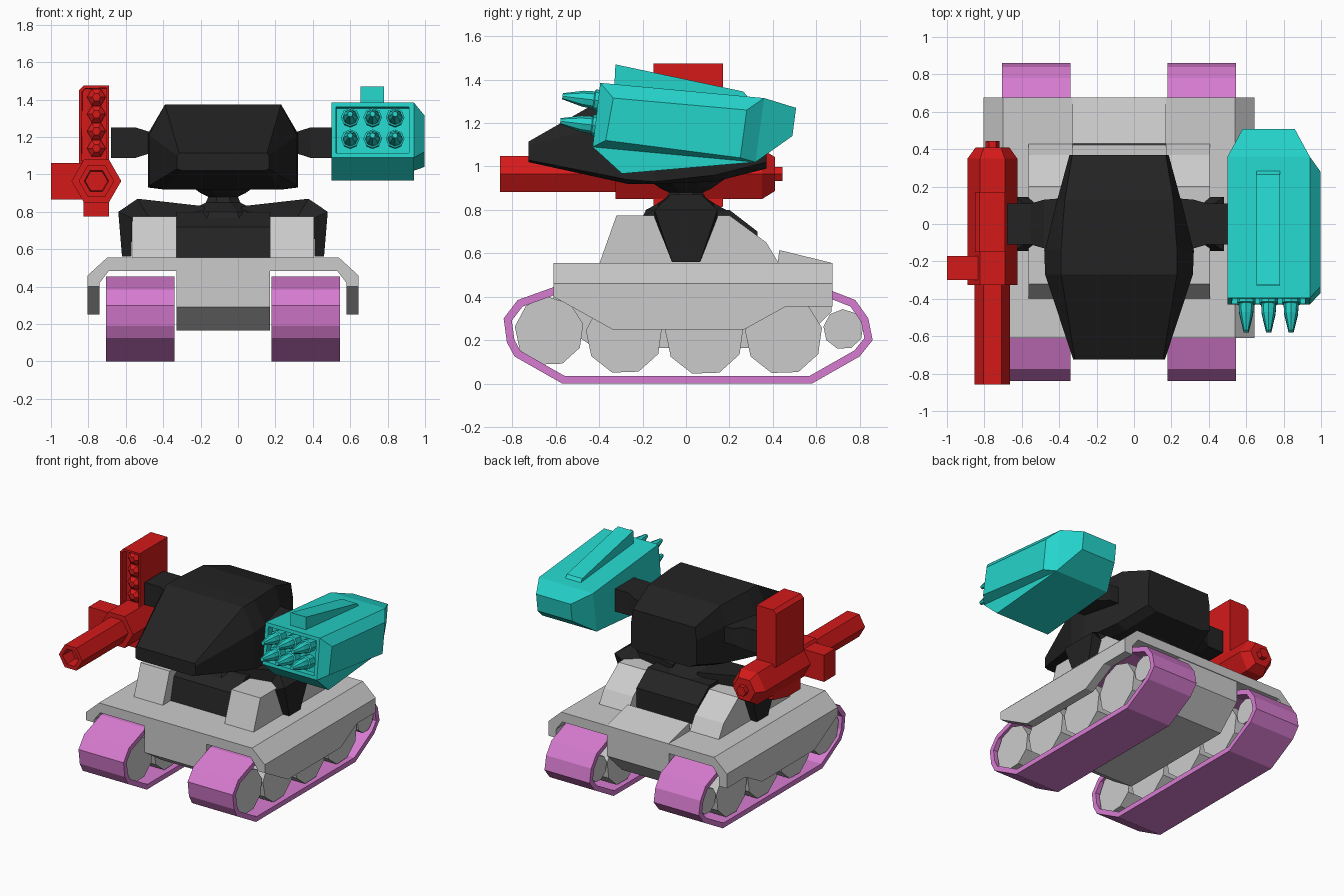
import bpy, bmesh
from math import sin, cos, pi
from mathutils import Vector

if "Cube" in bpy.data.objects:
    bpy.data.objects.remove(bpy.data.objects["Cube"])

CX = -0.08  # symmetry plane of the vehicle body


def material(name, rgb):
    m = bpy.data.materials.new(name)
    m.diffuse_color = (*rgb, 1)
    m.use_nodes = True
    m.node_tree.nodes["Principled BSDF"].inputs["Base Color"].default_value = m.diffuse_color
    return m


BLACK = material("black", (0.017, 0.017, 0.017))
RED = material("red", (0.66, 0.01, 0.01))
TEAL = material("teal", (0.018, 0.66, 0.6))
PINK = material("pink", (0.68, 0.2, 0.63))


def loft(name, rings, mat=None, mirror=False, closed=False, centre=False):
    """Skin a list of equal-length point rings; cap the ends, or join them."""
    bm = bmesh.new()
    vs = [[bm.verts.new(p) for p in r] for r in rings]
    n = len(vs[0])
    pairs = list(zip(vs, vs[1:])) + ([(vs[-1], vs[0])] if closed else [])
    for a, b in pairs:
        for i in range(n):
            j = (i + 1) % n
            bm.faces.new((a[i], a[j], b[j], b[i]))
    if not closed:
        bm.faces.new(vs[0])
        bm.faces.new(vs[-1])
    bmesh.ops.recalc_face_normals(bm, faces=bm.faces)
    me = bpy.data.meshes.new(name)
    bm.to_mesh(me)
    bm.free()
    ob = bpy.data.objects.new(name, me)
    bpy.context.collection.objects.link(ob)
    if mat:
        me.materials.append(mat)
    if mirror or centre:
        ob.location.x = CX
    if mirror:
        ob.modifiers.new("mirror", 'MIRROR')
    return ob


def prism(name, prof, axis, a, b, mat=None, **kw):
    put = (lambda p, t: (t, *p)) if axis == 'x' else (lambda p, t: (p[0], t, p[1]))
    return loft(name, [[put(p, t) for p in prof] for t in (a, b)], mat, **kw)


def box(x0, x1, z0, z1):
    return [(x0, z0), (x1, z0), (x1, z1), (x0, z1)]


def ngon(n, u, v, r, turn=0.0):
    return [(u + r * cos(2 * pi * (i + turn) / n), v + r * sin(2 * pi * (i + turn) / n)) for i in range(n)]


def turned(name, rings, n, cx, cz, mat):
    """Faceted round part along y from (y, radius) pairs."""
    return loft(name, [[(x, y, z) for x, z in ngon(n, cx, cz, r)] for y, r in rings], mat)


def recess(ob, border, depth):
    """Sink a framed pocket in the front face."""
    bm = bmesh.new()
    bm.from_mesh(ob.data)
    f = min(bm.faces, key=lambda f: f.normal.y * f.calc_area())
    bmesh.ops.inset_individual(bm, faces=[f], thickness=border)
    bmesh.ops.inset_individual(bm, faces=[f], thickness=0.002, depth=-depth)
    bm.to_mesh(ob.data)
    bm.free()


# Track belts: outer outline and mitred inner offset
outer = [(-.57, 0), (.58, 0), (.80, .125), (.86, .2), (.84, .3), (.78, .385), (.60, .455),
         (-.58, .455), (-.775, .385), (-.84, .3), (-.825, .19), (-.79, .125)]
inner = []
for i, p in enumerate(outer):
    p, q, s = Vector(p), Vector(outer[i - 1]), Vector(outer[(i + 1) % len(outer)])
    d1, d2 = (p - q).normalized(), (s - p).normalized()
    n1, n2 = Vector((-d1.y, d1.x)), Vector((-d2.y, d2.x))
    inner.append(p + (n1 + n2) * 0.036 / (1 + n1.dot(n2)))
loft("track_belt", [[(x, *p) for p in prof] for prof, x in
                    ((outer, .26), (outer, .625), (inner, .625), (inner, .26))],
     PINK, mirror=True, closed=True)

# Road wheels
for i, (y, z, r) in enumerate([(-.63, .24, .16), (-.285, .22, .178), (.085, .22, .183),
                               (.45, .22, .18), (.725, .25, .093)]):
    prism(f"wheel_{i + 1}", ngon(9, y, z, r, .3), 'x', .28, .605, mirror=True)

# Hull: deck with sloped edges, side skirts, keel, rear wedge and shoulder blocks
half = [(.62, .555), (.724, .46), (.66, .42), (.61, .485)]
deck = half + [(-x, z) for x, z in reversed(half)]
prism("deck", deck, 'y', -.61, .675, centre=True)
prism("side_skirt", [(-.61, .46), (-.61, .40), (-.34, .25), (.27, .25), (.46, .355), (.675, .355), (.675, .46)],
      'x', .66, .724, mirror=True)
prism("keel", [(-.61, .52), (-.61, .29), (-.42, .165), (.5, .165), (.67, .33), (.67, .52)],
      'x', -.25, .25, centre=True)
prism("rear_wedge", [(.42, .54), (.43, .615), (.675, .555), (.675, .54)], 'x', -.25, .25, centre=True)
prism("shoulder_block", [(-.40, .55), (-.32, .775), (.20, .775), (.37, .65), (.43, .55)],
      'x', .25, .485, mirror=True)

# Swivel base between the blocks, with gripping side arms and neck
prism("swivel_core", [(-.31, .55), (-.27, .72), (-.15, .80), (.20, .80), (.33, .70), (.33, .55)],
      'x', -.25, .25, BLACK, centre=True)
arm = [((.10, .72), (.10, .83), .13), ((.40, .775), (.457, .87), .07),
       ((.485, .765), (.56, .80), .145), ((.49, .56), (.54, .56), .065)]
loft("swivel_arm", [[(*a[:1], -d, a[1]), (b[0], -d, b[1]), (b[0], d, b[1]), (a[0], d, a[1])]
                    for a, b, d in arm], BLACK, mirror=True)
loft("neck", [[(x, y, z) for x, y in ngon(8, 0, 0, r, .5)] for z, r in
              ((.76, .22), (.80, .2), (.85, .1), (.88, .085), (.90, .13), (.96, .22))], BLACK, centre=True)

# Turret: octagonal sections (y, bottom width/z, side width/z low/z high, top width/z)
rings = []
for y, wb, zb, wm, zl, zh, wt, zt in [
        (-.725, .22, 1.02, .245, 1.03, 1.10, .235, 1.115),
        (-.27, .32, .92, .395, .94, 1.21, .31, 1.375),
        (-.14, .32, .92, .40, .93, 1.22, .31, 1.375),
        (.13, .26, .93, .33, .96, 1.23, .29, 1.37),
        (.37, .20, .99, .265, 1.02, 1.20, .25, 1.29)]:
    h = [(wb, zb), (wm, zl), (wm, zh), (wt, zt)]
    rings.append([(x, y, z) for x, z in h + [(-x, z) for x, z in reversed(h)]])
loft("turret", rings, BLACK, centre=True)

# Weapon arms
loft("weapon_arm", [[(x, y, z) for y, z in ((-d, 1.17 - h), (d, 1.17 - h), (d, 1.17 + h), (-d, 1.17 + h))]
                    for x, d, h in ((.28, .14, .06), (.40, .13, .06), (.47, .11, .082), (.60, .11, .082))],
     BLACK, mirror=True)

# Missile pod: body with front pocket, tapered tail, outer bulge, top rib
body = [(-.395, 1.385), (-.43, 1.09), (-.295, .967), (.32, 1.02), (.36, 1.315)]
pod = prism("missile_pod", body, 'x', .50, .94, TEAL)
recess(pod, .035, .05)
loft("pod_tail", [[(.50, .32, 1.02), (.94, .32, 1.02), (.94, .36, 1.315), (.50, .36, 1.315)],
                  [(.58, .49, 1.14), (.86, .49, 1.14), (.86, .507, 1.27), (.58, .507, 1.27)]], TEAL)
loft("pod_bulge", [[(.94, y, z) for y, z in (body[0], body[1], body[3], body[4])],
                   [(.997, y, z) for y, z in ((-.335, 1.315), (-.37, 1.12), (.25, 1.04), (.28, 1.26))]], TEAL)
prism("pod_rib", [(-.33, 1.37), (-.325, 1.47), (.265, 1.345), (.30, 1.30)], 'x', .655, .78, TEAL)
for x in (.60, .72, .84):
    for z in (1.305, 1.19):
        m = turned("missile", [(.08, .045), (-.005, .05), (-.01, .04), (-.06, .037), (-.155, .014)], 8, 0, 0, TEAL)
        m.location = (x, -.415 if z > 1.25 else -.425, z)
        m.rotation_euler.x = -.12

# Left gun: hexagonal housing, bored barrel and rear knob in one turned part
turned("gun", [(.445, .038), (.41, .038), (.41, .09), (.35, .133), (-.325, .133), (-.325, .095),
               (-.857, .095), (-.857, .065), (-.76, .06)], 6, -.757, .965, RED)
prism("gun_side_box", box(-1.0, -.80, .865, 1.06), 'y', -.30, -.17, RED)
prism("gun_lower_box", [(-.15, .90), (-.15, .775), (.0, .775), (.17, .815), (.17, .90)], 'x', -.825, -.69, RED)

# Upright rocket rack with four rockets
rack = prism("rocket_rack", [(-.85, 1.06), (-.85, 1.45), (-.825, 1.475), (-.69, 1.475), (-.69, 1.06)],
             'y', -.15, .17, RED)
recess(rack, .018, .05)
for i in range(4):
    turned("rocket", [(-.08, .05), (-.125, .05), (-.148, .022)], 6, -.757, 1.14 + .091 * i, RED)
